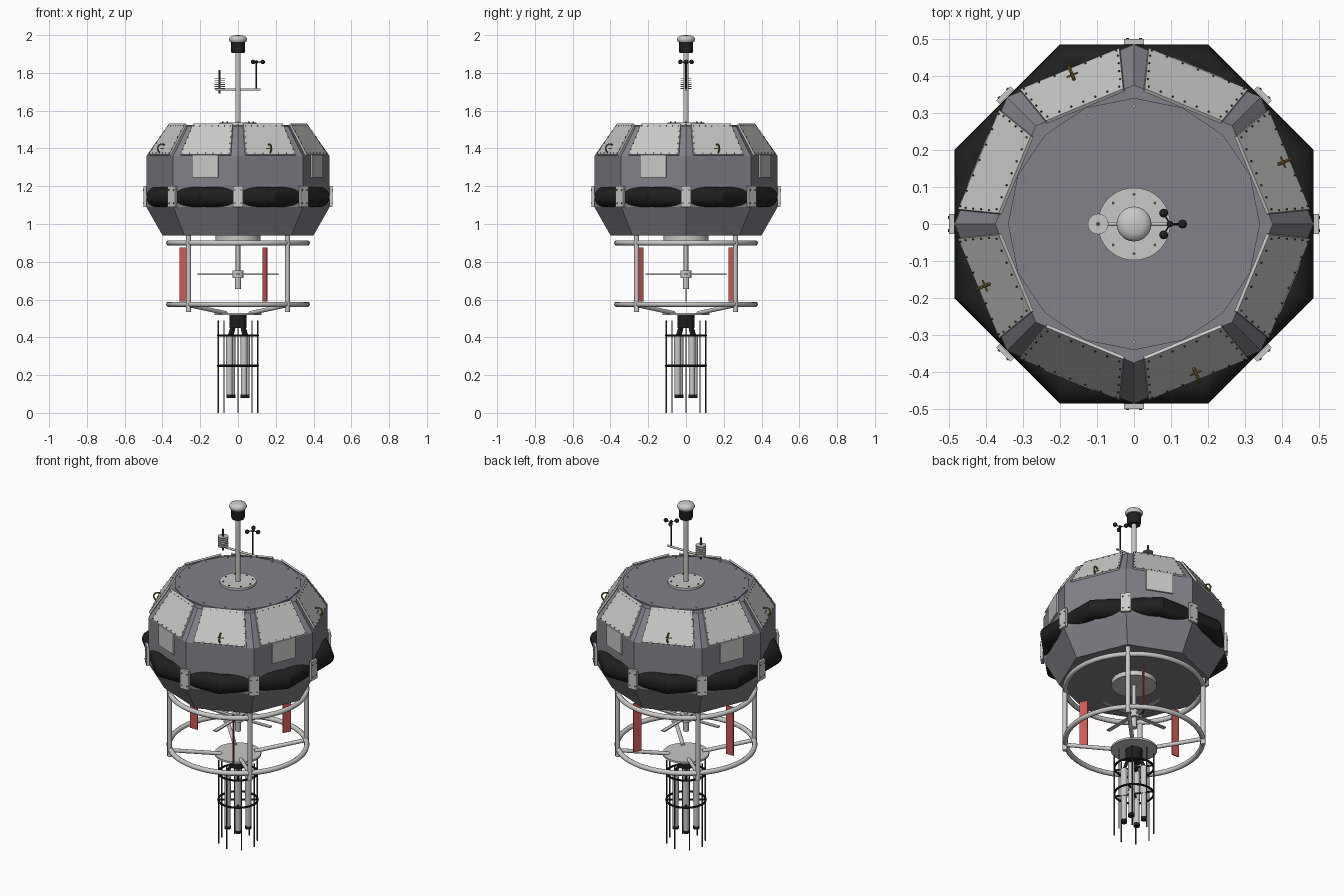
import bpy, bmesh
from math import sin, cos, pi, radians
from mathutils import Vector, Matrix

cube = bpy.data.objects.get("Cube")
if cube:
    bpy.data.objects.remove(cube, do_unlink=True)


def material(name, rgb):
    m = bpy.data.materials.new(name)
    m.use_nodes = True
    m.diffuse_color = (*rgb, 1)
    m.node_tree.nodes["Principled BSDF"].inputs["Base Color"].default_value = (*rgb, 1)
    return m


HULL = material("slate grey", (0.22, 0.22, 0.25))
LIGHT = material("light grey", (0.58, 0.58, 0.57))
BLACK = material("rubber black", (0.014, 0.014, 0.015))
DARK = material("dark steel", (0.06, 0.06, 0.065))
RED = material("red", (0.62, 0.10, 0.10))
GOLD = material("dull gold", (0.22, 0.16, 0.03))


def polar(r, deg, z=0.0):
    return Vector((r * cos(radians(deg)), r * sin(radians(deg)), z))


def turn(deg):
    return Matrix.Rotation(radians(deg), 4, 'Z')


class Part:
    """Collects primitives into one named object."""

    def __init__(self, name, mat):
        self.name, self.mat, self.bm = name, mat, bmesh.new()

    def rod(self, p, q, r, segs=12):
        p, q = Vector(p), Vector(q)
        d = q - p
        m = Matrix.Translation((p + q) / 2) @ d.to_track_quat('Z', 'Y').to_matrix().to_4x4()
        bmesh.ops.create_cone(self.bm, cap_ends=True, segments=segs, radius1=r,
                              radius2=r, depth=d.length, matrix=m)

    def box(self, center, size, m=Matrix()):
        bmesh.ops.create_cube(self.bm, size=1, matrix=m @ Matrix.Translation(center)
                              @ Matrix.Diagonal((*size, 1)))

    def ball(self, center, r):
        bmesh.ops.create_uvsphere(self.bm, u_segments=12, v_segments=8, radius=r,
                                  matrix=Matrix.Translation(center))

    def lathe(self, profile, segs, start=0.0, closed=False):
        rings = [[self.bm.verts.new(polar(r, start + 360 * i / segs, z)) for i in range(segs)]
                 for r, z in profile]
        pairs = list(zip(rings, rings[1:])) + ([(rings[-1], rings[0])] if closed else [])
        for a, b in pairs:
            for i in range(segs):
                j = (i + 1) % segs
                self.bm.faces.new((a[i], a[j], b[j], b[i]))
        if not closed:
            self.bm.faces.new(rings[0])
            self.bm.faces.new(rings[-1])

    def ring(self, R, z, r, segs=48, sides=10, start=0.0):
        self.lathe([(R + r * cos(2 * pi * k / sides), z + r * sin(2 * pi * k / sides))
                    for k in range(sides)], segs, start, True)

    def prism(self, quad, thickness):
        n = (quad[1] - quad[0]).cross(quad[3] - quad[0]).normalized() * thickness
        a = [self.bm.verts.new(p) for p in quad]
        b = [self.bm.verts.new(p + n) for p in quad]
        self.bm.faces.new(a)
        self.bm.faces.new(b)
        for i in range(4):
            j = (i + 1) % 4
            self.bm.faces.new((a[i], a[j], b[j], b[i]))

    def done(self, smooth=True):
        bmesh.ops.recalc_face_normals(self.bm, faces=self.bm.faces)
        me = bpy.data.meshes.new(self.name)
        self.bm.to_mesh(me)
        self.bm.free()
        me.materials.append(self.mat)
        ob = bpy.data.objects.new(self.name, me)
        bpy.context.collection.objects.link(ob)
        if smooth:
            bpy.ops.object.select_all(action='DESELECT')
            ob.select_set(True)
            bpy.context.view_layer.objects.active = ob
            bpy.ops.object.shade_smooth_by_angle(angle=radians(40))


CORNERS = [45 * k for k in range(8)]
FACES = [a + 22.5 for a in CORNERS]
APO = cos(pi / 8)
R_WALL, R_TOP, Z_WALL, Z_TOP = 0.485, 0.375, 1.36, 1.517

# Octagonal hull, roof plate and bumper tube
p = Part("hull", HULL)
p.lathe([(0.40, 0.94), (R_WALL, 1.09), (R_WALL, Z_WALL), (R_TOP, Z_TOP)], 8)
p.done(False)
p = Part("roof_plate", HULL)
p.lathe([(0.34, 1.51), (0.34, 1.525)], 16)
p.done(False)
p = Part("bumper", BLACK)
p.ring(0.471, 1.143, 0.0535, segs=8, sides=20, start=22.5)
p.done()


def slope(t, u, lift=0.0):
    """Point on the sloped face that looks along +x: t is height, u is sideways."""
    r0, r1 = R_WALL * APO, R_TOP * APO
    n = Vector((Z_TOP - Z_WALL, 0, r0 - r1)).normalized()
    return Vector((r0 + (r1 - r0) * t, u, Z_WALL + (Z_TOP - Z_WALL) * t)) + n * lift


# Sloped panels with their bolts
panels, bolts = Part("sloped_panels", LIGHT), Part("panel_bolts", DARK)
for a in FACES:
    m = turn(a)
    quad = [slope(0.02, -0.145), slope(0.02, 0.145), slope(1.06, 0.113), slope(1.06, -0.113)]
    panels.prism([m @ q for q in quad], 0.010)
    spots = [(0.06, s * 0.045) for s in range(-3, 4)] + [(0.98, s * 0.035) for s in range(-3, 4)]
    spots += [(t, s * (0.140 - 0.031 * t)) for t in (0.2, 0.4, 0.6, 0.8) for s in (-1, 1)]
    for t, u in spots:
        bolts.rod(m @ slope(t, u, 0.009), m @ slope(t, u, 0.013), 0.0028, 6)
panels.done(False)
bolts.done(False)

# Handles and wall patches alternate round the hull
handles, patches = Part("handles", GOLD), Part("wall_patches", LIGHT)
for i, a in enumerate(FACES):
    m = turn(a)
    if i % 2 == 0:
        arc = [m @ slope(0.21 - 0.13 * cos(pi * k / 8), 0, 0.008 + 0.028 * sin(pi * k / 8))
               for k in range(9)]
        for q0, q1 in zip(arc, arc[1:]):
            handles.rod(q0, q1, 0.0045, 8)
        handles.rod(m @ slope(0.21, -0.016, 0.011), m @ slope(0.21, 0.016, 0.011), 0.003, 6)
    else:
        patches.box((R_WALL * APO + 0.003, 0, 1.306), (0.012, 0.147, 0.12), m)
handles.done()
patches.done(False)

# Corner clamps over the bumper
clamps, bolts = Part("bumper_clamps", LIGHT), Part("clamp_bolts", DARK)
for a in CORNERS:
    m = turn(a)
    clamps.box((0.492, 0, 1.145), (0.014, 0.055, 0.112), m)
    for s in (-1, 1):
        for z in (1.11, 1.18):
            bolts.rod(m @ Vector((0.498, s * 0.017, z)), m @ Vector((0.502, s * 0.017, z)), 0.004, 8)
clamps.done(False)
bolts.done(False)

# Roof bolts and mast foot
p = Part("roof_bolts", LIGHT)
for k in range(16):
    p.rod(polar(0.318, 22.5 * k, 1.52), polar(0.318, 22.5 * k, 1.53), 0.004, 6)
p.done(False)
p = Part("mast_foot", LIGHT)
p.rod((0, 0, 1.52), (0, 0, 1.538), 0.098, 40)
p.done()
p = Part("foot_bolts", DARK)
for k in range(8):
    p.rod(polar(0.08, 45 * k, 1.535), polar(0.08, 45 * k, 1.542), 0.004, 6)
p.done(False)

# Mast, cross arm and lantern
p = Part("mast", LIGHT)
p.rod((0, 0, 1.53), (0, 0, 1.92), 0.0145, 20)
p.rod((-0.12, 0, 1.712), (0.12, 0, 1.712), 0.006)
p.done()
p = Part("lantern_body", BLACK)
p.lathe([(0.034, 1.905), (0.037, 1.915), (0.037, 1.966)], 28)
p.done()
p = Part("lantern_cap", LIGHT)
p.lathe([(0.042, 1.964), (0.047, 1.972), (0.047, 1.981), (0.041, 1.991),
         (0.026, 1.998), (0.004, 2.0)], 28)
p.done()

# Wind gauge
p = Part("wind_gauge", BLACK)
p.rod((0.097, 0, 1.71), (0.097, 0, 1.865), 0.004, 8)
p.ball((0.097, 0, 1.858), 0.009)
for a in (0, 120, 240):
    cup = Vector((0.097, 0, 1.858)) + polar(0.034, a)
    p.rod((0.097, 0, 1.858), cup, 0.0025, 6)
    p.ball(cup, 0.012)
p.done()

# Louvred sensor shield
p = Part("sensor_shield", LIGHT)
for k in range(6):
    p.rod((-0.097, 0, 1.715 + 0.011 * k), (-0.097, 0, 1.719 + 0.011 * k), 0.028, 20)
p.done()
p = Part("sensor_stem", DARK)
p.rod((-0.097, 0, 1.69), (-0.097, 0, 1.815), 0.005, 8)
p.done()

# Cage under the hull
p = Part("lower_cage", LIGHT)
for z in (0.90, 0.575):
    p.ring(0.367, z, 0.014)
for a in (45, 135, 225, 315):
    p.rod(polar(0.37, a, 0.535), polar(0.37, a, 0.945), 0.013)
    p.rod(polar(0.367, a, 0.57), polar(0.09, a, 0.528), 0.011)
p.rod((0, 0, 0.517), (0, 0, 0.528), 0.124, 40)
p.rod((0, 0, 0.913), (0, 0, 0.945), 0.12, 40)
p.done()

# Hanging shaft with hub and flat blades
p = Part("shaft_and_blades", LIGHT)
p.rod((0, 0, 0.70), (0, 0, 0.93), 0.012)
p.rod((0, 0, 0.655), (0, 0, 0.72), 0.015)
p.rod((0, 0, 0.715), (0, 0, 0.755), 0.030, 20)
for a in (0, 90, 180, 270):
    p.box((0.12, 0, 0.734), (0.19, 0.022, 0.006), turn(a))
p.done()

# Red fins
p = Part("fins", RED)
for a in (60, 180, 300):
    p.box((0.286, 0, 0.733), (0.046, 0.006, 0.285), turn(a))
p.done(False)

# Instrument cluster at the bottom
p = Part("cluster_mount", BLACK)
p.rod((0, 0, 0.45), (0, 0, 0.518), 0.046, 24)
for z in (0.41, 0.25):
    p.ring(0.105, z, 0.006, segs=32, sides=8)
    for a in (35, 125):
        p.rod(polar(0.105, a, z), polar(-0.105, a, z), 0.005, 8)
p.done()
p = Part("guard_rods", DARK)
for a in CORNERS:
    p.rod(polar(0.105, a, 0.0), polar(0.105, a, 0.49), 0.0035, 8)
p.done()
tubes, ends = Part("instrument_tubes", LIGHT), Part("instrument_ends", BLACK)
for a in (35, 125, 215, 305):
    tubes.rod(polar(0.055, a, 0.24), polar(0.055, a, 0.41), 0.018, 16)
    tubes.rod(polar(0.055, a, 0.095), polar(0.055, a, 0.24), 0.016, 16)
    ends.rod(polar(0.055, a, 0.08), polar(0.055, a, 0.097), 0.017, 16)
    ends.rod(polar(0.055, a, 0.41), polar(0.035, a, 0.46), 0.009, 10)
tubes.done()
ends.done()
